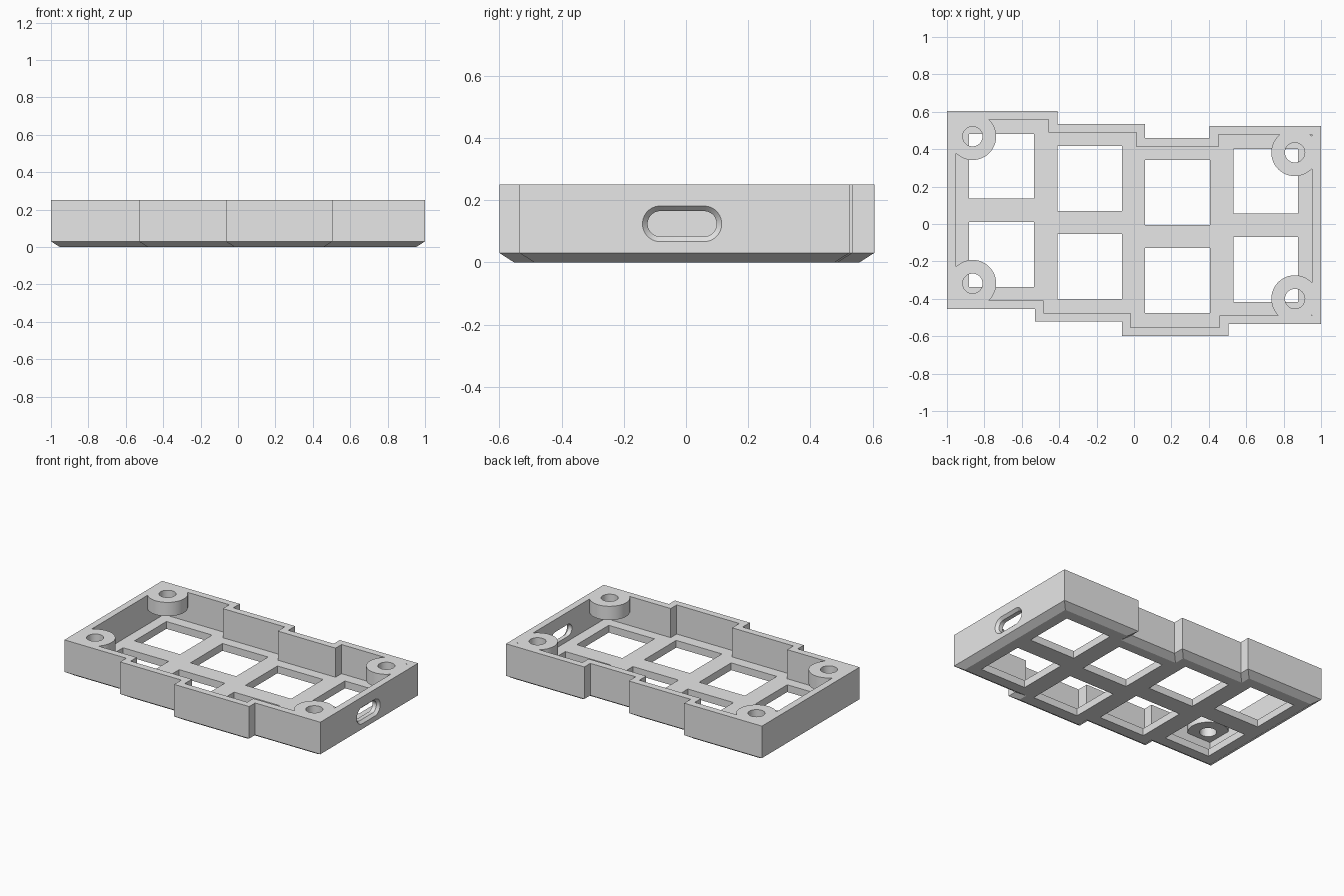
import bpy, bmesh, math

if "Cube" in bpy.data.objects:
    bpy.data.objects.remove(bpy.data.objects["Cube"])

FLOOR, TOP, WALL, CHAMFER = 0.05, 0.25, 0.047, 0.03


def loft(name, rings):
    """Closed solid through a list of equal-length 3D rings."""
    bm = bmesh.new()
    loops = [[bm.verts.new(p) for p in ring] for ring in rings]
    n = len(loops[0])
    for a, b in zip(loops, loops[1:]):
        for i in range(n):
            j = (i + 1) % n
            bm.faces.new((a[i], a[j], b[j], b[i]))
    bm.faces.new(loops[0][::-1])
    bm.faces.new(loops[-1])
    bmesh.ops.recalc_face_normals(bm, faces=bm.faces)
    mesh = bpy.data.meshes.new(name)
    bm.to_mesh(mesh)
    bm.free()
    obj = bpy.data.objects.new(name, mesh)
    bpy.context.collection.objects.link(obj)
    return obj


def at(points, z):
    return [(x, y, z) for x, y in points]


def prism(name, points, z0, z1):
    return loft(name, [at(points, z0), at(points, z1)])


def circle(cx, cy, r, n=48):
    return [(cx + r * math.cos(2 * math.pi * i / n),
             cy + r * math.sin(2 * math.pi * i / n)) for i in range(n)]


def inset(points, d):
    """Mitred inward offset of a counter-clockwise right-angled outline."""
    out = []
    for i, (x, y) in enumerate(points):
        px, py = points[i - 1]
        qx, qy = points[(i + 1) % len(points)]
        for dx, dy in ((x - px, y - py), (qx - x, qy - y)):
            length = math.hypot(dx, dy)
            px, py = px - d * dy / length, py + d * dx / length
        out.append((x + px - points[i - 1][0], y + py - points[i - 1][1]))
    return out


def cut(target, cutter):
    """Subtract the cutter and remove it."""
    mod = target.modifiers.new("cut", 'BOOLEAN')
    mod.operation, mod.solver, mod.object = 'DIFFERENCE', 'EXACT', cutter
    bpy.context.view_layer.objects.active = target
    bpy.ops.object.modifier_apply(modifier=mod.name)
    bpy.data.objects.remove(cutter)


# Stepped outline following the staggered columns
outline = [(-1, -0.455), (-0.53, -0.455), (-0.53, -0.522), (-0.065, -0.522),
           (-0.065, -0.6), (0.505, -0.6), (0.505, -0.535), (1, -0.535),
           (1, 0.525), (0.405, 0.525), (0.405, 0.46), (0.06, 0.46),
           (0.06, 0.535), (-0.41, 0.535), (-0.41, 0.605), (-1, 0.605)]
inner = inset(outline, WALL)

# Outer body with chamfered underside
case = loft("keypad_case", [at(inner, 0), at(outline, CHAMFER), at(outline, TOP)])

# Cavity, leaving round screw bosses in the corners
bosses = [(-0.863, 0.468), (0.86, 0.382), (-0.863, -0.318), (0.86, -0.4)]
cavity = prism("cavity_cutter", inner, FLOOR, 0.4)
for x, y in bosses:
    cut(cavity, prism("boss_cutter", circle(x, y, 0.126), 0.155, 0.5))
cut(case, cavity)

# Screw holes through the bosses
for x, y in bosses:
    cut(case, prism("screw_cutter", circle(x, y, 0.053), 0.1, 0.4))

# Two rows of square key openings
size = 0.347
for x, tops in ((-0.881, (0.482, 0.011)), (-0.41, (0.417, -0.053)),
                (0.06, (0.342, -0.128)), (0.531, (0.402, -0.069))):
    for y in tops:
        square = [(x, y - size), (x + size, y - size), (x + size, y), (x, y)]
        cut(case, prism("key_cutter", square, -0.1, 0.1))


# Flared cable slot in the right wall
def slot_ring(x, r, n=32):
    ring = []
    for i in range(n):
        a = 2 * math.pi * (i + 0.5) / n
        side = 0.07 if math.cos(a) > 0 else -0.07
        ring.append((x, -0.0125 + side + r * math.cos(a), 0.1235 + r * math.sin(a)))
    return ring


cut(case, loft("slot_cutter", [slot_ring(0.85, 0.041), slot_ring(0.982, 0.041),
                               slot_ring(1.018, 0.074)]))

# Single grey plastic
grey = bpy.data.materials.new("grey_plastic")
grey.diffuse_color = (0.8, 0.8, 0.8, 1)
grey.use_nodes = True
grey.node_tree.nodes["Principled BSDF"].inputs["Base Color"].default_value = grey.diffuse_color
case.data.materials.clear()
case.data.materials.append(grey)
case.select_set(True)
bpy.context.view_layer.objects.active = case
bpy.ops.object.shade_smooth_by_angle()
